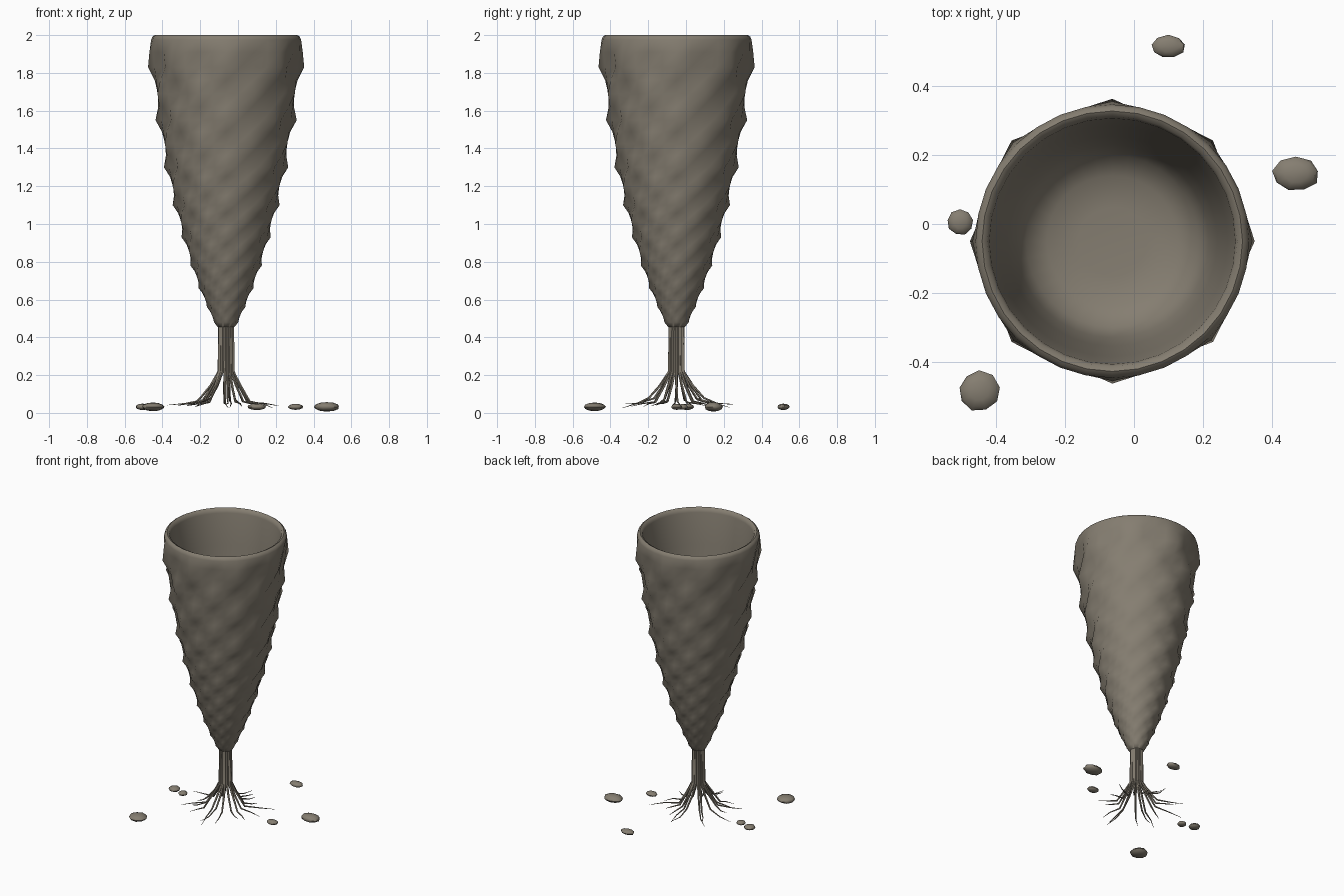
import bpy, bmesh, math, random
from mathutils import Vector

random.seed(4)
if "Cube" in bpy.data.objects:
    bpy.data.objects.remove(bpy.data.objects["Cube"], do_unlink=True)

CX, CY = -0.063, -0.05
TAU = 2 * math.pi

stone = bpy.data.materials.new("warm grey brown")
stone.use_nodes = True
colour = (0.235, 0.208, 0.165, 1)
stone.diffuse_color = colour
stone.node_tree.nodes["Principled BSDF"].inputs["Base Color"].default_value = colour


def add_object(name, bm, angle=180):
    bmesh.ops.recalc_face_normals(bm, faces=bm.faces)
    mesh = bpy.data.meshes.new(name)
    bm.to_mesh(mesh)
    bm.free()
    mesh.materials.append(stone)
    obj = bpy.data.objects.new(name, mesh)
    bpy.context.collection.objects.link(obj)
    bpy.ops.object.select_all(action="DESELECT")
    obj.select_set(True)
    bpy.context.view_layer.objects.active = obj
    bpy.ops.object.shade_smooth_by_angle(angle=math.radians(angle))
    return obj


def bridge(bm, a, b):
    n = len(a)
    for i in range(n):
        j = (i + 1) % n
        bm.faces.new((a[i], a[j], b[j], b[i]))


# Cup: staggered bumps, eight per row, fading out at the lip
SEGMENTS = 32
rows = [(1.83, 0.387), (1.55, 0.35), (1.30, 0.308), (1.10, 0.265), (0.93, 0.221),
        (0.78, 0.177), (0.66, 0.136), (0.56, 0.095), (0.48, 0.06)]
bm = bmesh.new()


def ring(z, radius, bump=0.0):
    verts = []
    for i in range(SEGMENTS):
        a = TAU * i / SEGMENTS
        r = radius * (1 + bump * math.cos(8 * a))
        verts.append(bm.verts.new((CX + r * math.cos(a), CY + r * math.sin(a), z)))
    return verts


rings = [ring(0.455, 0.045)]
for k in range(len(rows) - 1, 0, -1):
    (z0, r0), (z1, r1) = rows[k], rows[k - 1]
    for s in range(4):
        t = s / 4
        rings.append(ring(z0 + (z1 - z0) * t, r0 + (r1 - r0) * t, 0.068 * math.cos(TAU * t)))
rings.append(ring(1.83, 0.387, 0.068))
rings.append(ring(1.91, 0.396, 0.025))
# Rounded lip, then the inner wall and the shallow bowl floor
inside = [(1.975, 0.397), (1.992, 0.39), (2.0, 0.378), (1.992, 0.363), (1.97, 0.357),
          (1.75, 0.335), (1.5, 0.305), (1.32, 0.28), (1.25, 0.25), (1.21, 0.19), (1.2, 0.1)]
rings += [ring(z, r) for z, r in inside]
for a, b in zip(rings, rings[1:]):
    bridge(bm, a, b)
bm.faces.new(rings[0])
bm.faces.new(rings[-1])
add_object("sponge_cup", bm, 60)


# Root strands: a tight stalk that splays out into thin tips
def strand(bm, points, radii, sides=5):
    loops = []
    for i, p in enumerate(points):
        d = (points[min(i + 1, len(points) - 1)] - points[max(i - 1, 0)]).normalized()
        u = d.cross(Vector((0.3, 0.9, 0.1))).normalized()
        v = d.cross(u)
        loops.append([bm.verts.new(p + radii[i] * (u * math.cos(TAU * k / sides)
                                                   + v * math.sin(TAU * k / sides)))
                      for k in range(sides)])
    for a, b in zip(loops, loops[1:]):
        bridge(bm, a, b)
    bm.faces.new(loops[0])
    bm.faces.new(loops[-1])


bm = bmesh.new()
COUNT = 18
for i in range(COUNT):
    angle = TAU * (i + random.uniform(-0.2, 0.2)) / COUNT
    spread = random.uniform(0.85, 1.1)
    tip = random.uniform(0.2, 0.32)
    path = [(0.034, 0.47, 0), (0.037, 0.22, 0), (0.08 * spread, 0.145, 0.04),
            (0.135 * spread, random.uniform(0.055, 0.08), 0.08),
            (0.5 * (0.135 + tip), 0.05, 0.1), (tip, random.uniform(0.025, 0.05), 0.16)]
    twist = random.choice((-1, 1))
    pts = [Vector((CX + r * math.cos(angle + twist * w), CY + r * math.sin(angle + twist * w), z))
           for r, z, w in path]
    strand(bm, pts, [0.0085, 0.0085, 0.007, 0.0055, 0.0035, 0.001])
add_object("root_strands", bm, 60)

# Flat pebbles scattered around the roots: x, y, width, depth, height
pebbles = [(0.10, 0.515, 0.10, 0.066, 0.034), (0.47, 0.145, 0.135, 0.10, 0.05),
           (-0.505, 0.005, 0.076, 0.074, 0.034), (-0.45, -0.485, 0.118, 0.116, 0.046),
           (0.305, -0.05, 0.08, 0.06, 0.032), (-0.42, -0.02, 0.06, 0.06, 0.03)]
for n, (x, y, w, d, h) in enumerate(pebbles):
    bm = bmesh.new()
    bmesh.ops.create_uvsphere(bm, u_segments=9, v_segments=6, radius=0.5)
    for v in bm.verts:
        k = random.uniform(0.95, 1.05)
        v.co = Vector((x + v.co.x * w * k, y + v.co.y * d * k, 0.032 + v.co.z * h))
    add_object(f"pebble_{n + 1}", bm, 50)
